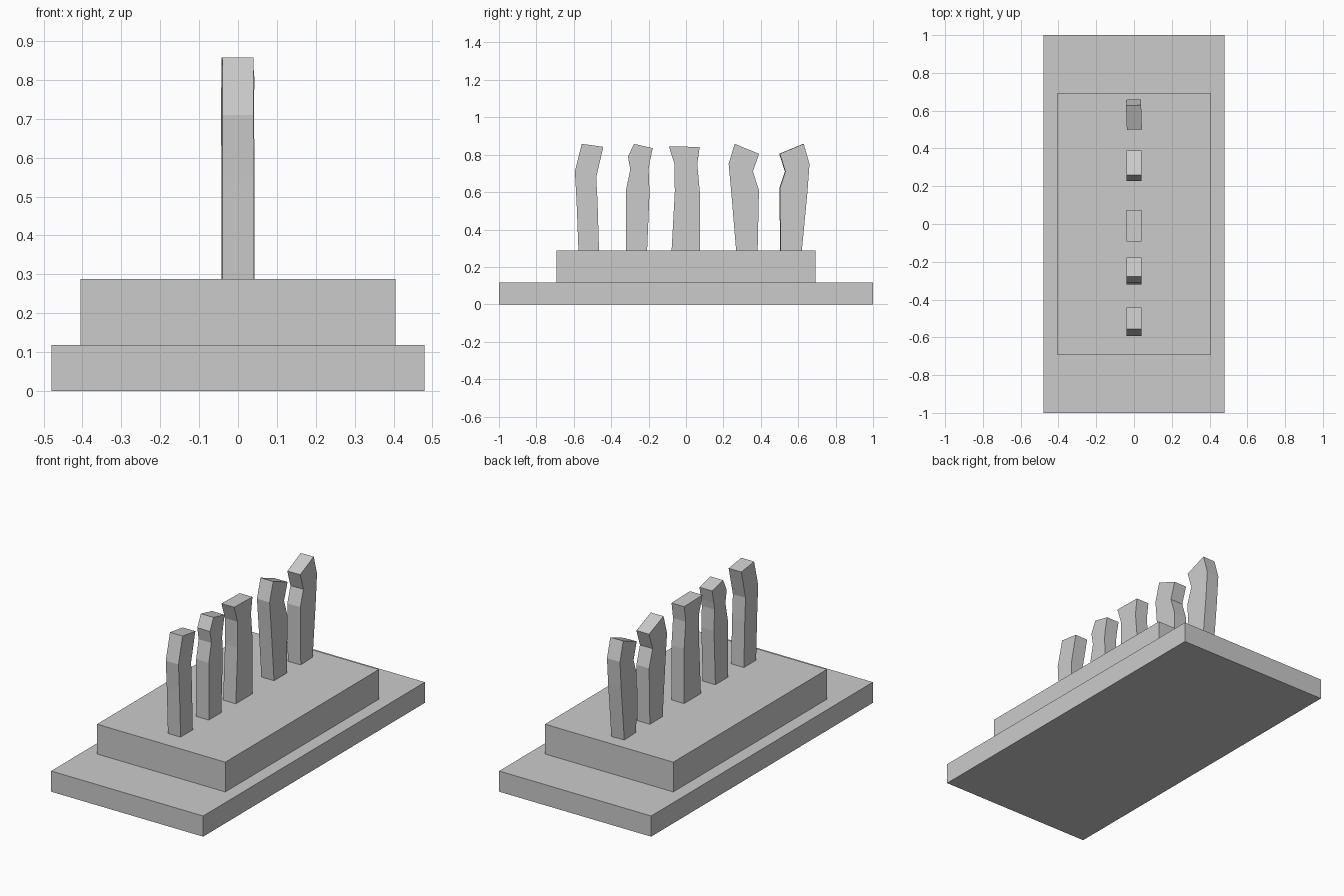
import bpy, bmesh
from math import radians
from mathutils import Matrix

if "Cube" in bpy.data.objects:
    bpy.data.objects.remove(bpy.data.objects["Cube"])


def box(name, w, d, z0, z1):
    bm = bmesh.new()
    bmesh.ops.create_cube(bm, size=1, matrix=Matrix.Translation((0, 0, (z0 + z1) / 2))
                          @ Matrix.Diagonal((w, d, z1 - z0, 1)))
    finish(name, bm)


def finish(name, bm):
    me = bpy.data.meshes.new(name)
    bm.to_mesh(me)
    bm.free()
    ob = bpy.data.objects.new(name, me)
    bpy.context.collection.objects.link(ob)
    return ob


def pillar(name, rows, turn=0):
    """Stack of quads from rows of (front y, front z, back y, back z)."""
    cy = (rows[0][0] + rows[0][2]) / 2
    bm = bmesh.new()
    rings = []
    for y0, z0, y1, z1 in rows:
        rings.append([bm.verts.new(p) for p in (
            (-0.04, y0 - cy, z0), (0.04, y0 - cy, z0),
            (0.04, y1 - cy, z1), (-0.04, y1 - cy, z1))])
    for a, b in zip(rings, rings[1:]):
        for i in range(4):
            j = (i + 1) % 4
            bm.faces.new((a[i], a[j], b[j], b[i]))
    bm.faces.new(rings[0][::-1])
    bm.faces.new(rings[-1])
    bmesh.ops.recalc_face_normals(bm, faces=bm.faces)
    ob = finish(name, bm)
    ob.location.y = cy
    ob.rotation_euler.z = radians(turn)


# Two-step plinth
box("lower_step", 0.96, 2.0, 0, 0.118)
box("upper_step", 0.81, 1.386, 0.118, 0.288)

# Row of crooked standing stones
B = 0.288
pillar("stone_1", [(-0.575, B, -0.465, B), (-0.585, 0.55, -0.473, 0.55),
                   (-0.594, 0.71, -0.48, 0.68), (-0.557, 0.858, -0.442, 0.842)])
pillar("stone_2", [(-0.32, B, -0.208, B), (-0.32, 0.615, -0.195, 0.6),
                   (-0.298, 0.72, -0.2, 0.72), (-0.31, 0.79, -0.194, 0.76),
                   (-0.278, 0.858, -0.178, 0.835)])
pillar("stone_3", [(-0.077, B, 0.074, B), (-0.06, 0.6, 0.074, 0.6),
                   (-0.061, 0.75, 0.06, 0.75), (-0.092, 0.845, 0.073, 0.841)])
pillar("stone_4", [(0.268, B, 0.383, B), (0.242, 0.6, 0.39, 0.61),
                   (0.228, 0.75, 0.358, 0.71), (0.26, 0.858, 0.39, 0.805)])
pillar("stone_5", [(0.505, B, 0.618, B), (0.5, 0.62, 0.648, 0.6),
                   (0.53, 0.71, 0.659, 0.75), (0.5, 0.805, 0.628, 0.858)], turn=2)
